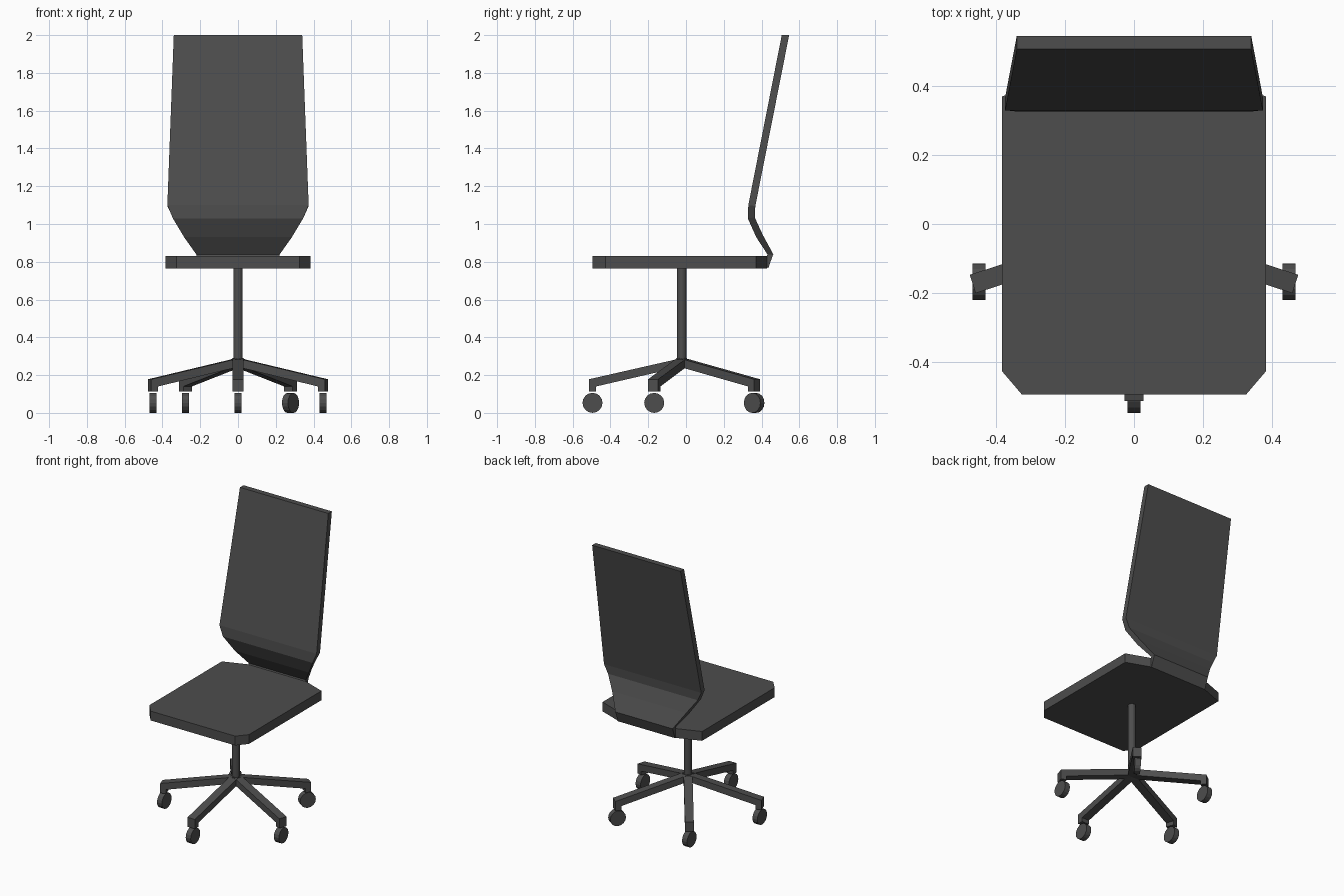
import bpy, bmesh, math
from mathutils import Matrix, Vector

if "Cube" in bpy.data.objects:
    bpy.data.objects.remove(bpy.data.objects["Cube"])

dark = bpy.data.materials.new("dark_grey")
dark.diffuse_color = (0.075, 0.075, 0.075, 1)
dark.use_nodes = True
dark.node_tree.nodes["Principled BSDF"].inputs["Base Color"].default_value = dark.diffuse_color
CY = -0.022  # y of the column and base centre


def loft(name, sections):
    """Closed solid through equal-length rings of points."""
    bm = bmesh.new()
    rings = [[bm.verts.new(p) for p in s] for s in sections]
    n = len(rings[0])
    for a, b in zip(rings, rings[1:]):
        for i in range(n):
            j = (i + 1) % n
            bm.faces.new((a[i], a[j], b[j], b[i]))
    bm.faces.new(rings[0])
    bm.faces.new(rings[-1])
    bmesh.ops.recalc_face_normals(bm, faces=bm.faces)
    return finish(name, bm)


def cylinder(name, radius, depth, sides, matrix):
    bm = bmesh.new()
    bmesh.ops.create_cone(bm, cap_ends=True, segments=sides, radius1=radius,
                          radius2=radius, depth=depth, matrix=matrix)
    return finish(name, bm)


def finish(name, bm):
    me = bpy.data.meshes.new(name)
    bm.to_mesh(me)
    bm.free()
    me.materials.append(dark)
    ob = bpy.data.objects.new(name, me)
    bpy.context.collection.objects.link(ob)
    return ob


# Seat: chamfered plate, tapering at the rear to the backrest foot
half = [(0.325, -0.495), (0.383, -0.427), (0.383, 0.37), (0.22, 0.43)]
outline = half + [(-x, y) for x, y in reversed(half)]
loft("seat", [[(x, y, z) for x, y in outline] for z in (0.765, 0.83)])

# Backrest: bent sheet; each row is half width, front (y, z), back (y, z)
rows = [(0.22, (0.405, 0.79), (0.435, 0.765)),
        (0.22, (0.432, 0.838), (0.462, 0.84)),
        (0.285, (0.372, 0.93), (0.405, 0.945)),
        (0.345, (0.327, 1.03), (0.364, 1.035)),
        (0.374, (0.33, 1.10), (0.367, 1.095)),
        (0.34, (0.507, 2.0), (0.546, 2.0))]
loft("backrest", [[(-w, *f), (w, *f), (w, *b), (-w, *b)] for w, f, b in rows])

# Column
cylinder("column", 0.025, 0.53, 16, Matrix.Translation((0, CY, 0.51)))

# Five-star base: arm profile as (radius, z), with a caster on each arm
profile = [(0, 0.29), (0.492, 0.178), (0.492, 0.112), (0.454, 0.112),
           (0.454, 0.14), (0, 0.245)]
for i in range(5):
    ang = math.radians(-90 + 72 * i)
    out = Vector((math.cos(ang), math.sin(ang), 0))
    side = Vector((-out.y, out.x, 0)) * 0.028
    centre = Vector((0, CY, 0))
    loft(f"base_arm_{i + 1}", [[centre + out * r + side * s + Vector((0, 0, z))
                               for r, z in profile] for s in (-1, 1)])
    # The right rear wheel is swivelled, the others roll front to back
    swivel = math.radians(-34 if i == 2 else 0)
    m = (Matrix.Translation(centre + out * 0.473 + Vector((0, 0, 0.053)))
         @ Matrix.Rotation(swivel, 4, 'Z') @ Matrix.Rotation(math.pi / 2, 4, 'Y'))
    cylinder(f"caster_wheel_{i + 1}", 0.053, 0.038, 16, m)
